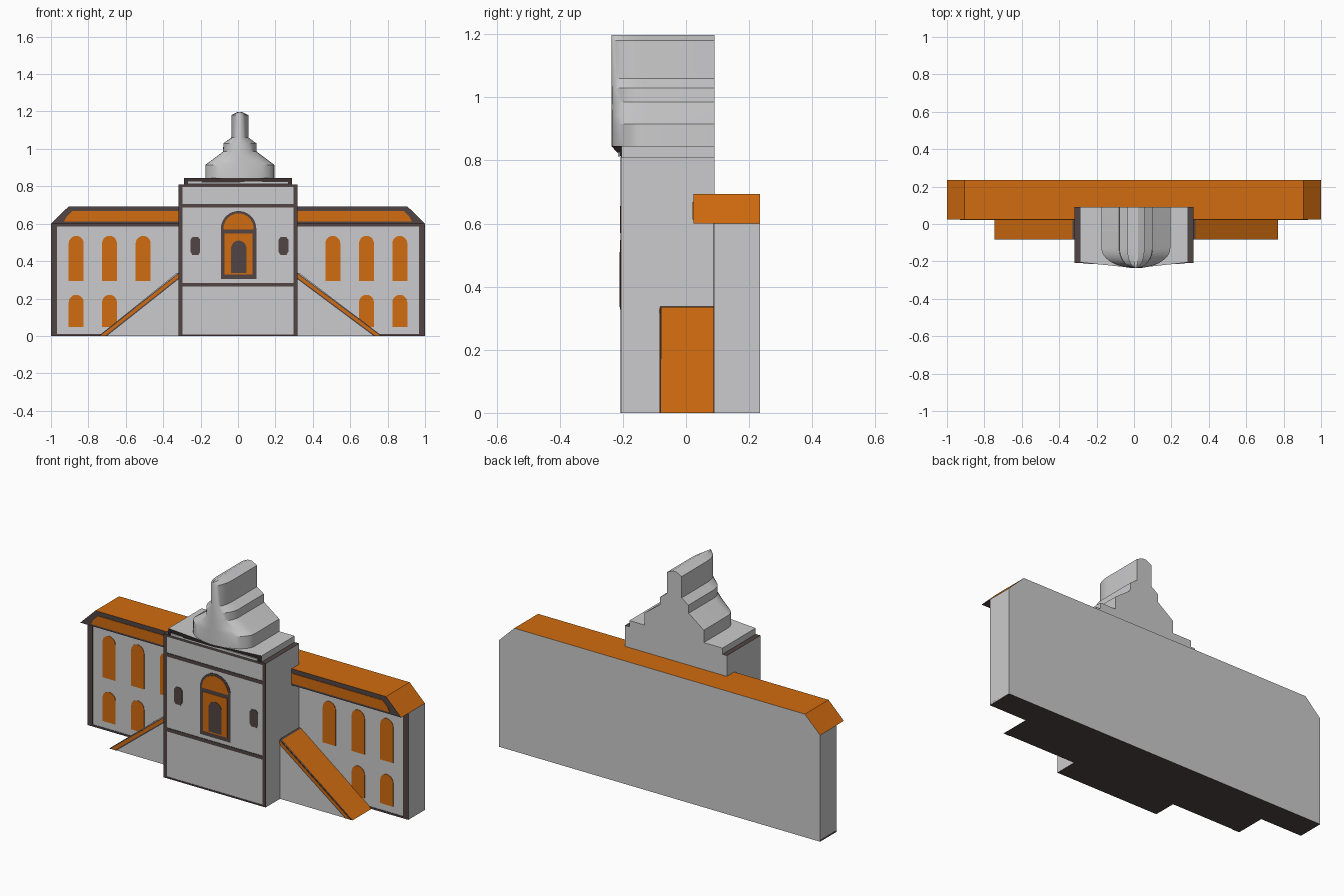
import bpy, bmesh, math

if "Cube" in bpy.data.objects:
    bpy.data.objects.remove(bpy.data.objects["Cube"])


def material(name, rgb):
    m = bpy.data.materials.new(name)
    m.diffuse_color = (*rgb, 1)
    m.use_nodes = True
    m.node_tree.nodes["Principled BSDF"].inputs["Base Color"].default_value = m.diffuse_color
    return m


GREY, ORANGE, DARK = 0, 1, 2
MATS = [material("pale grey stone", (0.60, 0.60, 0.61)),
        material("orange", (0.64, 0.15, 0.005)),
        material("dark brown trim", (0.085, 0.058, 0.058))]


def finish(name, bm, rule):
    bmesh.ops.recalc_face_normals(bm, faces=bm.faces)
    for f in bm.faces:
        f.material_index = rule(f.normal)
    me = bpy.data.meshes.new(name)
    bm.to_mesh(me)
    bm.free()
    for m in MATS:
        me.materials.append(m)
    ob = bpy.data.objects.new(name, me)
    bpy.context.collection.objects.link(ob)
    return ob


def prism(name, pts, y0, y1, rule):
    """Extrude an (x, z) outline from y0 to y1."""
    bm = bmesh.new()
    a = [bm.verts.new((x, y0, z)) for x, z in pts]
    b = [bm.verts.new((x, y1, z)) for x, z in pts]
    bm.faces.new(a)
    bm.faces.new(b[::-1])
    for i in range(len(pts)):
        j = (i + 1) % len(pts)
        bm.faces.new((a[i], b[i], b[j], a[j]))
    return finish(name, bm, rule)


def rect(x0, x1, z0, z1):
    return [(x0, z0), (x1, z0), (x1, z1), (x0, z1)]


def arch(cx, w, z0, z1, n=10):
    r = w / 2
    return [(cx - r, z0), (cx + r, z0)] + [
        (cx + r * math.cos(math.pi * i / n), z1 - r + r * math.sin(math.pi * i / n))
        for i in range(n + 1)]


def plate(name, pts, y, mat, t=0.003):
    """Thin painted plate standing proud of a wall at depth y."""
    prism(name, pts, y - t, y, lambda n: mat)


def stone(n):
    return DARK if n.z < -0.9 else GREY


WALL, FRONT, ROOF = 0.09, -0.205, 0.024

# Long wing building
prism("wing_wall", rect(-1, 1, 0, 0.6), WALL, 0.235, stone)
prism("wing_base_trim", rect(-1.0, 1.0, 0, 0.01), WALL - 0.003, 0.234, lambda n: DARK)


# Roof: orange top and ends, dark fascia and soffit, grey back
def roof_rule(n):
    if n.y > 0.5:
        return GREY
    return DARK if n.y < -0.5 or n.z < -0.5 else ORANGE


prism("roof", [(-1, 0.6), (1, 0.6), (0.905, 0.693), (-0.905, 0.693)], ROOF, 0.235, roof_rule)
plate("roof_panel", [(-0.93, 0.612), (0.93, 0.612), (0.915, 0.64), (0.885, 0.668),
                     (-0.885, 0.668), (-0.915, 0.64)], ROOF, ORANGE)

# Central block with dark ledge
prism("central_block", rect(-0.318, 0.318, 0, 0.81), FRONT, WALL,
      lambda n: DARK if abs(n.z) > 0.9 else GREY)

# Wing trim, windows and ramps, mirrored
for s in (-1, 1):
    side = "left" if s < 0 else "right"

    def flip(pts):
        return [(s * x, z) for x, z in pts]

    plate(side + "_corner_trim", flip(rect(0.967, 1.0, 0, 0.6)), WALL, DARK)
    plate(side + "_eave_trim", flip(rect(0.318, 1.0, 0.585, 0.6)), WALL, DARK)
    for x in (0.507, 0.687, 0.865):
        plate(side + "_upper_window", arch(s * x, 0.08, 0.294, 0.535), WALL, ORANGE)
        if x > 0.6:
            plate(side + "_lower_window", arch(s * x, 0.08, 0.048, 0.22), WALL, ORANGE)
    end = 0.745 if s < 0 else 0.77
    prism(side + "_ramp", flip([(0.3, 0), (end, 0), (0.33, 0.335), (0.3, 0.34)]), -0.08, WALL,
          lambda n: DARK if n.z < -0.9 or n.z > 0.95 else (ORANGE if n.z > 0.3 else GREY))
    # stringer stripe along the ramp edge
    plate(side + "_ramp_dark_stripe", flip([(end - 0.045, 0), (end, 0), (0.318, 0.337), (0.318, 0.303)]),
          -0.08, DARK, 0.002)
    plate(side + "_ramp_stripe", flip([(end - 0.035, 0.001), (end - 0.01, 0.001), (0.318, 0.331), (0.318, 0.311)]),
          -0.08, ORANGE, 0.004)
    # central block corner trim and little windows
    plate(side + "_block_corner", flip(rect(0.298, 0.318, 0, 0.81)), FRONT, DARK)
    c = -0.228 if s < 0 else 0.243
    plate(side + "_small_window",
          [(c - 0.026, 0.45), (c - 0.016, 0.433), (c + 0.016, 0.433), (c + 0.026, 0.45),
           (c + 0.026, 0.515), (c + 0.014, 0.53), (c - 0.014, 0.53), (c - 0.026, 0.515)], FRONT, DARK)

# Horizontal bands on the central block
for z0, z1 in ((0, 0.008), (0.264, 0.284), (0.686, 0.706), (0.797, 0.81)):
    plate("block_band", rect(-0.298, 0.298, z0, z1), FRONT, DARK)

# Arched entrance in layers
plate("entrance_frame", arch(0.003, 0.19, 0.305, 0.668, 16), FRONT, DARK, 0.002)
plate("entrance_fanlight", arch(0.003, 0.162, 0.57, 0.655, 16), FRONT, ORANGE, 0.004)
plate("entrance_panel", rect(-0.072, 0.078, 0.328, 0.548), FRONT, ORANGE, 0.004)
plate("entrance_door", arch(0.004, 0.082, 0.336, 0.51), FRONT, DARK, 0.006)

# Attic slab whose upper front edge leans out to a shallow point
bm = bmesh.new()
low = [bm.verts.new((x, y, 0.81)) for x, y in
       ((-0.29, WALL), (-0.29, FRONT), (0.01, FRONT), (0.29, FRONT), (0.29, WALL))]
top = [bm.verts.new((x, y, 0.845)) for x, y in
       ((-0.29, WALL), (-0.29, FRONT), (0.01, -0.236), (0.29, FRONT), (0.29, WALL))]
bm.faces.new(low[::-1])
bm.faces.new(top)
for i in range(5):
    j = (i + 1) % 5
    if i in (1, 2):
        bm.faces.new((low[i], low[j], top[j]) + ((top[i],)))
    else:
        bm.faces.new((low[i], low[j], top[j], top[i]))
finish("attic_slab", bm, lambda n: DARK if n.y < -0.3 else GREY)
plate("attic_light_strip", rect(-0.27, 0.27, 0.813, 0.826), FRONT - 0.004, GREY, 0.006)

# Cupola: stepped outline, flat back, rounded front
profile = [(0.184, 0.845), (0.184, 0.915), (0.15, 0.94), (0.09, 0.985), (0.088, 1.03),
           (0.046, 1.06), (0.046, 1.18), (0.012, 1.197)]
bm = bmesh.new()
rings = []
for w, z in profile:
    ring = [bm.verts.new((0.01 + w, WALL, z))]
    for i in range(19):
        t = math.pi * i / 18
        ring.append(bm.verts.new((0.01 + w * math.cos(t), -0.13 - 0.106 * math.sin(t), z)))
    ring.append(bm.verts.new((0.01 - w, WALL, z)))
    rings.append(ring)
for a, b in zip(rings, rings[1:]):
    for i in range(len(a)):
        j = (i + 1) % len(a)
        bm.faces.new((a[i], a[j], b[j], b[i]))
bm.faces.new(rings[0][::-1])
bm.faces.new(rings[-1])
cupola = finish("cupola", bm, lambda n: GREY)
for p in cupola.data.polygons:
    p.use_smooth = True
cupola.data.set_sharp_from_angle(angle=math.radians(25))
